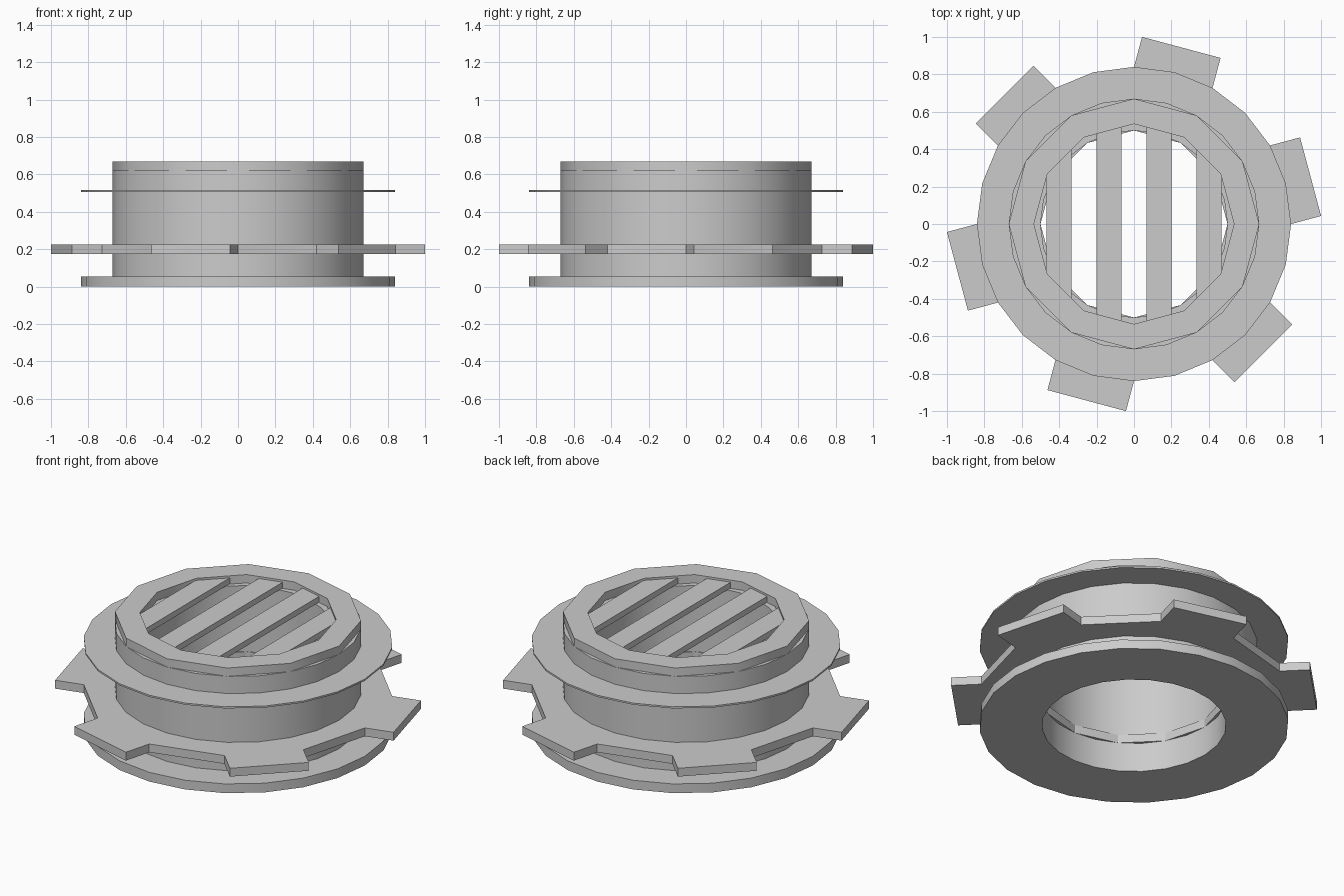
import bpy
import bmesh
from math import cos, sin, pi, sqrt, radians

default_cube = bpy.data.objects.get("Cube")
if default_cube:
    bpy.data.objects.remove(default_cube, do_unlink=True)

GREY = (0.6, 0.6, 0.6)
metal = bpy.data.materials.new("plain grey")
metal.use_nodes = True
metal.diffuse_color = (*GREY, 1)
metal.node_tree.nodes["Principled BSDF"].inputs["Base Color"].default_value = (*GREY, 1)


def finish(name, bm, smooth_angle=None):
    """Turn a bmesh into a named grey object."""
    bmesh.ops.recalc_face_normals(bm, faces=bm.faces)
    mesh = bpy.data.meshes.new(name)
    bm.to_mesh(mesh)
    bm.free()
    mesh.materials.append(metal)
    obj = bpy.data.objects.new(name, mesh)
    bpy.context.collection.objects.link(obj)
    if smooth_angle:
        bpy.ops.object.select_all(action="DESELECT")
        obj.select_set(True)
        bpy.context.view_layer.objects.active = obj
        bpy.ops.object.shade_smooth_by_angle(angle=radians(smooth_angle))
    return obj


def ring_mesh(sides, outer, inner, bottom, top):
    """Flat-topped ring with a corner on the x axis; also returns its outer faces."""
    bm = bmesh.new()
    corners = [(outer, bottom), (outer, top), (inner, top), (inner, bottom)]
    loops = []
    for i in range(sides):
        a = 2 * pi * i / sides
        loops.append([bm.verts.new((r * cos(a), r * sin(a), z)) for r, z in corners])
    outer_faces = []
    for i in range(sides):
        here, there = loops[i], loops[(i + 1) % sides]
        for j in range(4):
            k = (j + 1) % 4
            face = bm.faces.new((here[j], there[j], there[k], here[k]))
            if j == 0:
                outer_faces.append(face)
    bm.normal_update()
    return bm, outer_faces


# Round body and its two flanges
for name, outer, bottom, top in (
    ("bottom_flange", 0.84, 0, 0.055),
    ("tube_body", 0.67, 0.055, 0.62),
    ("thin_flange", 0.84, 0.507, 0.517),
):
    inner = 0.6 if name == "thin_flange" else 0.5
    bm, _ = ring_mesh(24, outer, inner, bottom, top)
    finish(name, bm, 32)

# Tabbed collar: every second side is pulled straight outwards
bm, sides = ring_mesh(12, 0.84, 0.5, 0.175, 0.225)
for face in sides[::2]:
    normal = face.normal.copy()
    pulled = bmesh.ops.extrude_discrete_faces(bm, faces=[face])["faces"][0]
    base = [v for v in pulled.verts]
    # Join the pulled face back to the collar with side walls
    old = [bm.verts.new(v.co) for v in base]
    for v in base:
        v.co += normal * 0.166
    for i in range(len(base)):
        k = (i + 1) % len(base)
        if not any(set(f.verts) >= {base[i], base[k]} and f != pulled for f in bm.faces):
            bm.faces.new((old[i], old[k], base[k], base[i]))
bmesh.ops.remove_doubles(bm, verts=bm.verts, dist=0.0001)
finish("tabbed_collar", bm)

# Top ring
bm, _ = ring_mesh(12, 0.67, 0.535, 0.62, 0.67)
finish("top_ring", bm, 32)

# Grille slats, let into the top ring
for number, x in enumerate((-0.4, -0.133, 0.133, 0.4), 1):
    half_width = 0.067
    length = 2 * sqrt(0.63 ** 2 - (abs(x) + half_width) ** 2)
    bm = bmesh.new()
    bmesh.ops.create_cube(bm, size=1)
    bmesh.ops.scale(bm, verts=bm.verts, vec=(2 * half_width, length, 0.035))
    bmesh.ops.translate(bm, verts=bm.verts, vec=(x, 0, 0.64))
    finish(f"grille_slat_{number}", bm)
